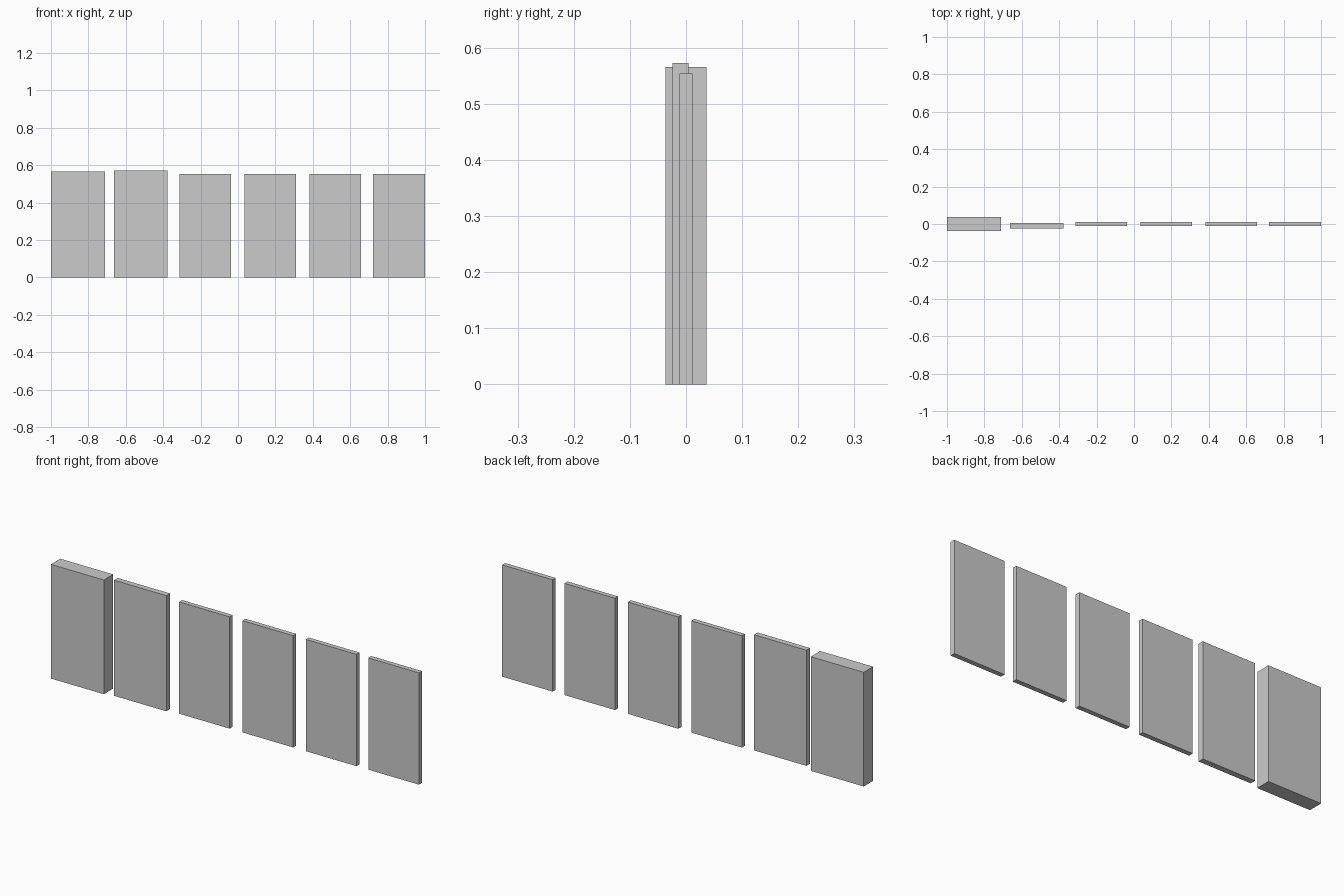
import bpy

if "Cube" in bpy.data.objects:
    bpy.data.objects.remove(bpy.data.objects["Cube"])


def panel(name, x0, x1, y0, y1, height):
    """Upright slab standing on the ground between the given limits."""
    bpy.ops.mesh.primitive_cube_add(
        size=1, location=((x0 + x1) / 2, (y0 + y1) / 2, height / 2))
    obj = bpy.context.object
    obj.name = name
    obj.scale = (x1 - x0, y1 - y0, height)
    bpy.ops.object.transform_apply(location=False, rotation=False, scale=True)
    return obj


# Thick slab at the left end
panel("thick_slab", -1.0, -0.71, -0.0365, 0.0365, 0.566)

# Slightly taller panel, set forward
panel("tall_panel", -0.663, -0.376, -0.024, 0.0045, 0.573)

# Row of four identical thin panels
WIDTH = 0.277
for i, left in enumerate((-0.314, 0.034, 0.381, 0.723)):
    panel(f"thin_panel_{i + 1}", left, left + WIDTH, -0.012, 0.0115, 0.554)
